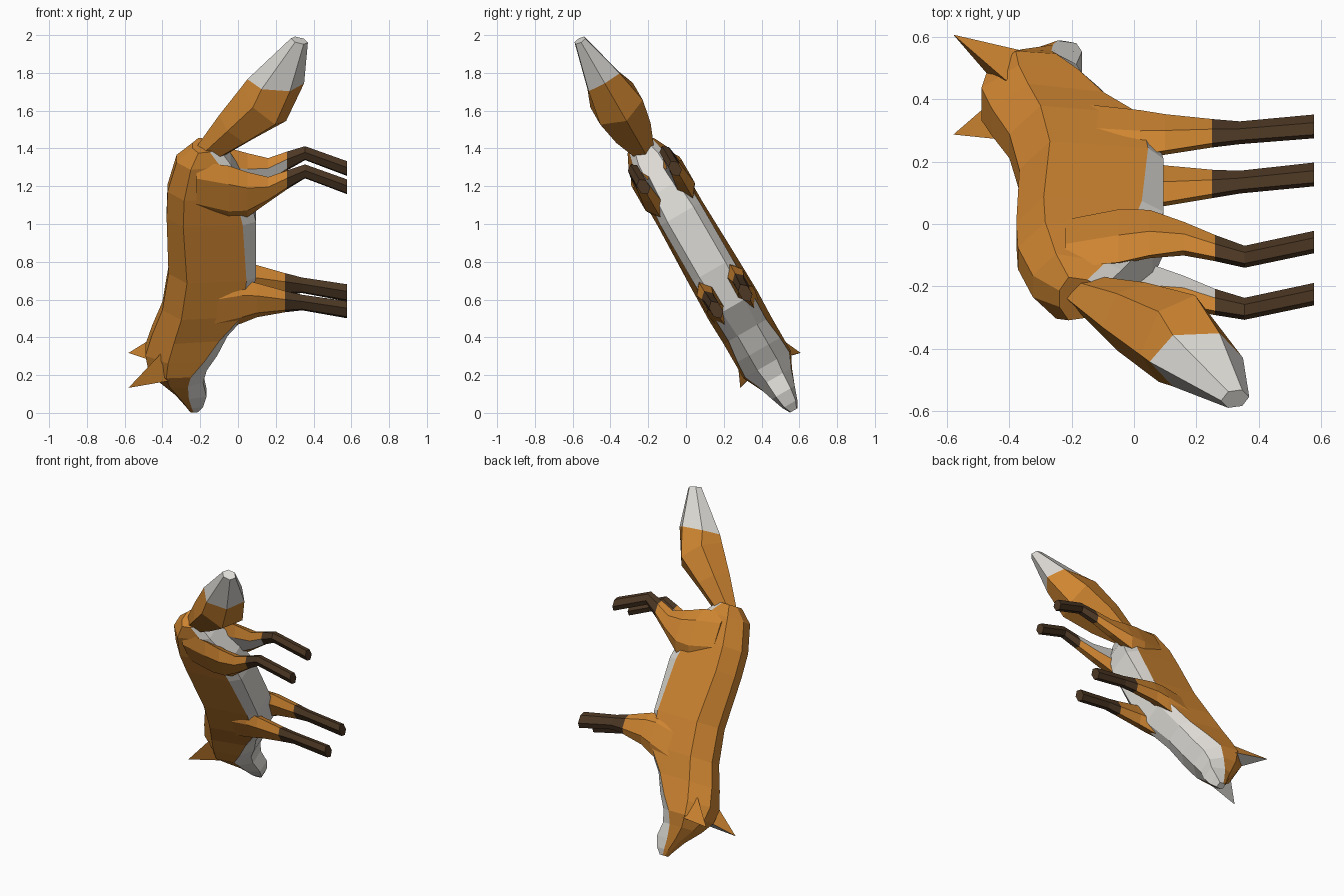
import bpy, bmesh, math
from mathutils import Vector

if "Cube" in bpy.data.objects:
    bpy.data.objects.remove(bpy.data.objects["Cube"])

# Local frame: a = along the animal (nose positive), s = sideways, x = world x (feet positive)
C, S = math.cos(math.radians(30)), math.sin(math.radians(30))


def world(a, s, x):
    return Vector((x, S * a + C * s, 1 - C * a + S * s))


def material(name, rgb):
    m = bpy.data.materials.new(name)
    m.diffuse_color = (*rgb, 1)
    m.use_nodes = True
    m.node_tree.nodes["Principled BSDF"].inputs["Base Color"].default_value = m.diffuse_color
    return m


MATS = [material("orange fur", (0.62, 0.235, 0.031)),
        material("white fur", (0.72, 0.70, 0.66)),
        material("dark brown fur", (0.075, 0.040, 0.018))]


def loft(name, rings, paint):
    """Skin closed rings of (a, s, x); paint(ring, side) gives the colour; -1 / -2 are the end caps."""
    bm = bmesh.new()
    vs = [[bm.verts.new(world(*p)) for p in r] for r in rings]
    n = len(rings[0])
    for i in range(len(vs) - 1):
        for j in range(n):
            k = (j + 1) % n
            f = bm.faces.new((vs[i][j], vs[i][k], vs[i + 1][k], vs[i + 1][j]))
            f.material_index = paint(i, j)
    for ring, code in ((vs[0], -1), (vs[-1], -2)):
        bm.faces.new(ring).material_index = paint(code, 0)
    finish(name, bm)


def finish(name, bm):
    bmesh.ops.recalc_face_normals(bm, faces=bm.faces)
    me = bpy.data.meshes.new(name)
    bm.to_mesh(me)
    bm.free()
    for m in MATS:
        me.materials.append(m)
    ob = bpy.data.objects.new(name, me)
    bpy.context.collection.objects.link(ob)


# Body and head: a, then x of back / flank / lower edge / belly, then their half widths
body = [
    (-.48, -.24, -.21, -.15, -.10, .03, .08, .07, .04),
    (-.40, -.325, -.25, -.09, -.04, .04, .12, .09, .06),
    (-.22, -.373, -.285, -.01, .06, .04, .135, .11, .07),
    (-.06, -.378, -.29, .025, .095, .04, .135, .12, .08),
    (.28, -.368, -.27, .045, .095, .04, .145, .12, .08),
    (.50, -.40, -.30, .02, .06, .045, .15, .12, .07),
    (.65, -.455, -.34, -.10, -.055, .05, .145, .115, .06),
    (.77, -.49, -.37, -.18, -.11, .06, .145, .13, .06),
    (.86, -.475, -.38, -.25, -.165, .06, .145, .135, .06),
    (.94, -.415, -.36, -.265, -.185, .05, .105, .10, .05),
    (1.03, -.33, -.31, -.26, -.167, .03, .06, .07, .045),
    (1.10, -.28, -.27, -.245, -.185, .02, .035, .045, .035),
    (1.14, -.255, -.25, -.235, -.21, .012, .02, .022, .018),
]
rings = []
for a, xt, xh, xl, xb, wt, wh, wl, wb in body:
    half = [(a, wt, xt), (a, wh, xh), (a, wl, xl), (a, wb, xb)]
    rings.append(half + [(p[0], -p[1], p[2]) for p in reversed(half)])
# Sides 2-4 lie under the lower edge: white underside; nose cap white
loft("body_and_head", rings,
     lambda i, j: 1 if i == -2 or (i >= 0 and j in (2, 3, 4)) else 0)

# Tail: upper edge (x, a), lower edge (x, a), half width
tail = [
    ((-.24, -.44), (-.13, -.38), .04),
    ((-.10, -.665), (.08, -.52), .105),
    ((.02, -.84), (.255, -.63), .13),
    ((.05, -.885), (.35, -.86), .095),
    ((.28, -1.135), (.37, -1.11), .03),
]
rings = []
for (x0, a0), (x1, a1), w in tail:
    ring = []
    for k in range(6):
        t = .5 - .5 * math.cos(math.radians(60 * k))
        side = math.sin(math.radians(60 * k)) / .866
        ring.append((a0 + (a1 - a0) * t, w * side, x0 + (x1 - x0) * t))
    rings.append(ring)
loft("tail", rings, lambda i, j: 1 if i in (3, -2) else 0)


# Legs: sections of x, rear a, front a, inner s, outer s
def leg(name, sections, sign, white_inside):
    rings = []
    for x, a0, a1, s0, s1 in sections:
        d, sm = a1 - a0, (s0 + s1) / 2
        rings.append([(a, sign * s, x) for a, s in (
            (a0, sm), (a0 + .25 * d, s1), (a1 - .25 * d, s1),
            (a1, sm), (a1 - .25 * d, s0), (a0 + .25 * d, s0))])
    dark = len(sections) - 3

    def paint(i, j):
        if i == -2 or i >= dark:
            return 2
        return 1 if white_inside and j == 4 and i >= 0 else 0
    loft(name, rings, paint)


hind = [(-.22, -.43, -.12, .04, .13), (-.05, -.41, -.08, .04, .148),
        (.05, -.375, -.10, .05, .15), (.16, -.345, -.19, .06, .14),
        (.26, -.385, -.27, .068, .132), (.355, -.42, -.335, .068, .125),
        (.578, -.328, -.238, .068, .125)]
fore = [(-.16, .32, .62, .05, .13), (.02, .29, .555, .04, .14),
        (.10, .306, .515, .05, .14), (.25, .355, .485, .06, .128),
        (.34, .38, .475, .063, .12), (.578, .42, .525, .06, .118)]
for side, sign in (("left", 1), ("right", -1)):
    leg("hind_leg_" + side, hind, sign, True)
    leg("front_leg_" + side, fore, sign, False)

    # Ears: pyramid with a white inner face toward the nose
    bm = bmesh.new()
    tip, inner, outer, back = [bm.verts.new(world(a, sign * s, x)) for a, s, x in (
        (.895, .185, -.58), (.86, .045, -.46), (.88, .135, -.36), (.73, .11, -.41))]
    bm.faces.new((tip, inner, outer)).material_index = 1
    for f in ((tip, outer, back), (tip, back, inner), (inner, back, outer)):
        bm.faces.new(f)
    finish("ear_" + side, bm)
